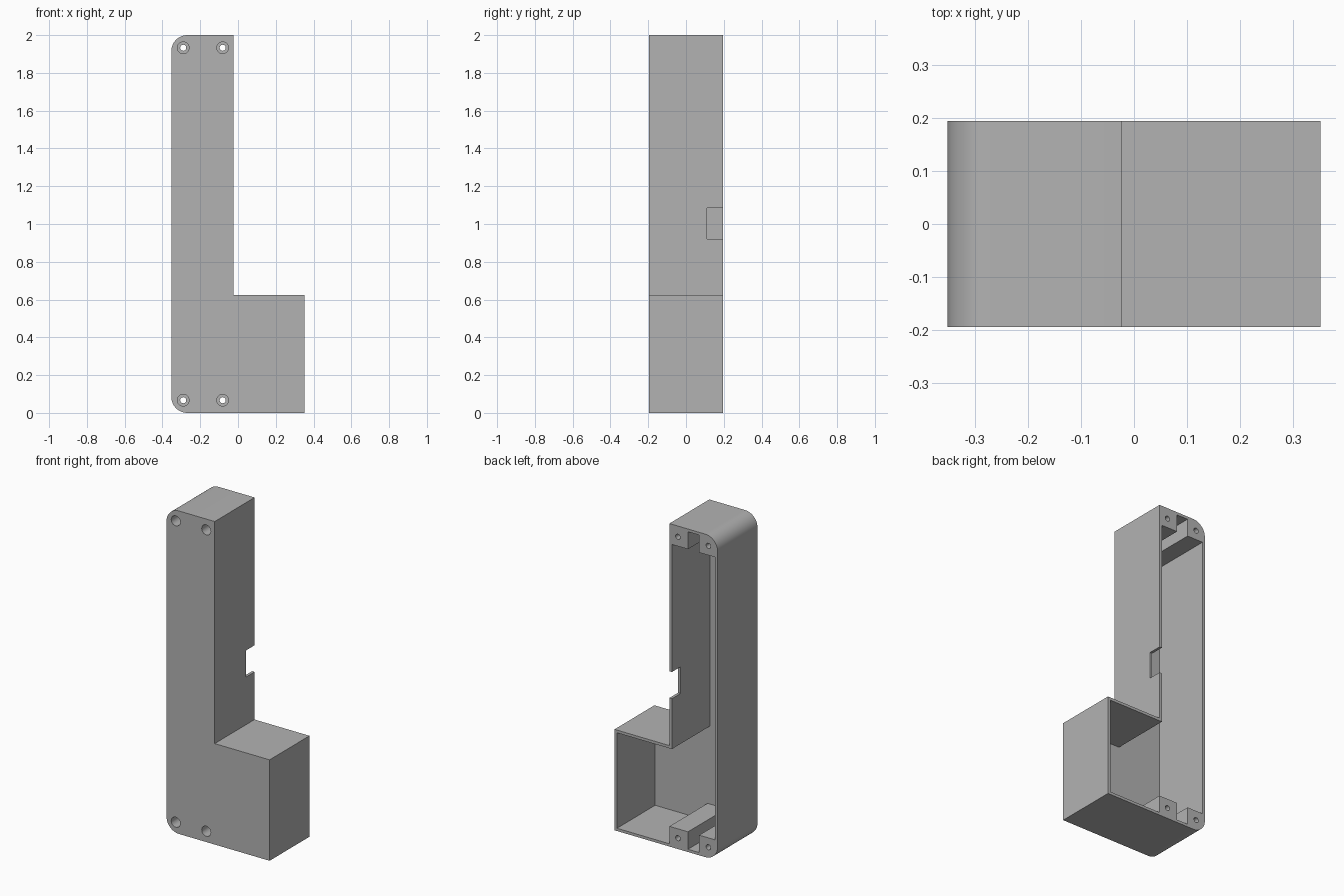
import bpy, bmesh, math
from mathutils import Matrix, Vector

cube = bpy.data.objects.get("Cube")
if cube:
    bpy.data.objects.remove(cube, do_unlink=True)

HALF_DEPTH = 0.195
WALL = 0.017
POST_HEIGHT = 0.125
LEFT, STEP, RIGHT = -0.353, -0.023, 0.353
TOP, SHOULDER = 2.0, 0.625

grey = bpy.data.materials.new("grey plastic")
grey.use_nodes = True
colour = (0.45, 0.45, 0.45, 1)
grey.diffuse_color = colour
grey.node_tree.nodes["Principled BSDF"].inputs["Base Color"].default_value = colour


def add_object(name, bm):
    bmesh.ops.recalc_face_normals(bm, faces=bm.faces)
    mesh = bpy.data.meshes.new(name)
    bm.to_mesh(mesh)
    bm.free()
    mesh.materials.append(grey)
    obj = bpy.data.objects.new(name, mesh)
    bpy.context.collection.objects.link(obj)
    return obj


def prism(name, profile, y0, y1, round_x=None, radius=0):
    """Extrude an x-z profile along y, rounding the corners at round_x."""
    bm = bmesh.new()
    face = bm.faces.new([bm.verts.new((x, y0, z)) for x, z in profile])
    new = bmesh.ops.extrude_face_region(bm, geom=[face])["geom"]
    bmesh.ops.translate(bm, vec=(0, y1 - y0, 0),
                        verts=[v for v in new if isinstance(v, bmesh.types.BMVert)])
    if round_x is not None:
        edges = [e for e in bm.edges if all(abs(v.co.x - round_x) < 1e-4 for v in e.verts)
                 and abs(e.verts[0].co.y - e.verts[1].co.y) > 0.1]
        bmesh.ops.bevel(bm, geom=edges, offset=radius, segments=16,
                        profile=0.5, affect="EDGES")
    return add_object(name, bm)


def cylinder(name, x, z, radius, y0, y1):
    bm = bmesh.new()
    place = Matrix.Translation(Vector((x, (y0 + y1) / 2, z))) @ Matrix.Rotation(math.pi / 2, 4, "X")
    bmesh.ops.create_cone(bm, cap_ends=True, segments=32, radius1=radius,
                          radius2=radius, depth=y1 - y0, matrix=place)
    return add_object(name, bm)


def cut(target, cutter):
    cutter.hide_render = True
    mod = target.modifiers.new("cut", "BOOLEAN")
    mod.operation, mod.solver, mod.object = "DIFFERENCE", "EXACT", cutter
    bpy.context.view_layer.objects.active = target
    bpy.ops.object.modifier_apply(modifier=mod.name)
    bpy.data.objects.remove(cutter, do_unlink=True)


# Solid L-shaped body with two rounded corners
housing = prism("housing", [(LEFT, 0), (RIGHT, 0), (RIGHT, SHOULDER), (STEP, SHOULDER),
                            (STEP, TOP), (LEFT, TOP)],
                -HALF_DEPTH, HALF_DEPTH, LEFT, 0.085)

# Open-backed cavity, leaving four full-depth screw posts
inner_l, inner_r, inner_s = LEFT + WALL, RIGHT - WALL, STEP - WALL
gap_l, gap_r = -0.227, -0.15
low, high = POST_HEIGHT, TOP - POST_HEIGHT
cavity = prism("cavity_cutter", [
    (inner_l, low), (gap_l, low), (gap_l, WALL), (gap_r, WALL), (gap_r, low),
    (STEP, low), (STEP, WALL), (inner_r, WALL), (inner_r, SHOULDER - WALL),
    (inner_s, SHOULDER - WALL), (inner_s, high), (gap_r, high), (gap_r, TOP - WALL),
    (gap_l, TOP - WALL), (gap_l, high), (inner_l, high)],
    -HALF_DEPTH + WALL, HALF_DEPTH + 0.1)
cut(housing, cavity)

# Cable notch in the inner side wall
notch = prism("notch_cutter", [(STEP - 0.05, 0.92), (STEP + 0.05, 0.92),
                               (STEP + 0.05, 1.085), (STEP - 0.05, 1.085)],
              0.11, HALF_DEPTH + 0.1)
cut(housing, notch)

# Counterbored screw holes through the posts
for x in (-0.29, -0.081):
    for z in (0.067, TOP - 0.067):
        cut(housing, cylinder("bore_cutter", x, z, 0.016, -0.3, 0.3))
        cut(housing, cylinder("counterbore_cutter", x, z, 0.031, -0.3, -HALF_DEPTH + 0.12))

# Smooth rounded corners and bores, sharp elsewhere
bpy.ops.object.select_all(action="DESELECT")
housing.select_set(True)
bpy.context.view_layer.objects.active = housing
bpy.ops.object.shade_smooth_by_angle(angle=math.radians(30))
